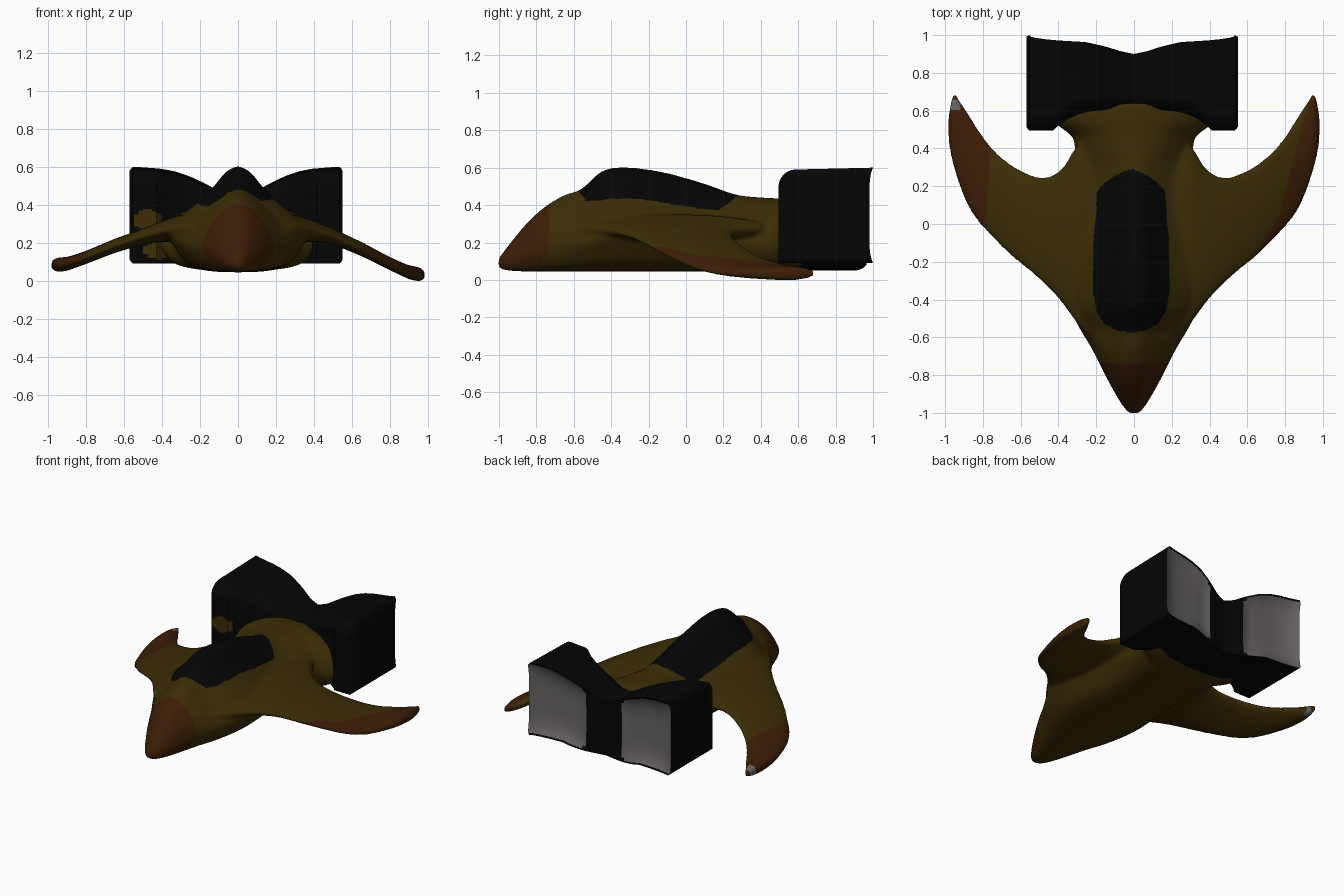
import bpy, bmesh, math
from mathutils import Vector

if "Cube" in bpy.data.objects:
    bpy.data.objects.remove(bpy.data.objects["Cube"])


def material(name, rgb):
    m = bpy.data.materials.new(name)
    m.diffuse_color = (*rgb, 1)
    m.use_nodes = True
    m.node_tree.nodes["Principled BSDF"].inputs["Base Color"].default_value = m.diffuse_color
    return m


OLIVE, RUST, BLACK, GREY = range(4)
MATS = [material("olive brown", (0.045, 0.026, 0.002)),
        material("rust brown", (0.045, 0.0125, 0.0018)),
        material("black", (0.0015, 0.0015, 0.0015)),
        material("grey", (0.135, 0.125, 0.122))]


def spline(pts, n):
    """n samples per span of a Catmull-Rom curve through tuples of any size."""
    v = [Vector(p) for p in pts]
    out = []
    for i in range(len(v) - 1):
        a, b, c, d = v[max(i - 1, 0)], v[i], v[i + 1], v[min(i + 2, len(v) - 1)]
        for k in range(n):
            t = k / n
            out.append(b + (c - a) * 0.5 * t + (a - 2.5 * b + 2 * c - 0.5 * d) * t * t
                       + (1.5 * b - 1.5 * c + 0.5 * d - 0.5 * a) * t ** 3)
    return out + [v[-1]]


def lerp(table, x):
    """Piecewise linear lookup in (x, value) pairs."""
    for (x0, y0), (x1, y1) in zip(table, table[1:]):
        if x <= x1:
            return y0 + (y1 - y0) * max(0, (x - x0) / (x1 - x0))
    return table[-1][1]


def loft(bm, rings):
    vs = [[bm.verts.new(p) for p in r] for r in rings]
    for a, b in zip(vs, vs[1:]):
        for i in range(len(a)):
            j = (i + 1) % len(a)
            bm.faces.new((a[i], a[j], b[j], b[i]))
    bm.faces.new(vs[0])
    bm.faces.new(vs[-1])


def make_object(name, mesh):
    ob = bpy.data.objects.new(name, mesh)
    bpy.context.scene.collection.objects.link(ob)
    return ob


# ---- Hull: fuselage loft and two wing lofts, fused and smoothed
# station: y, half width, top, bottom, boxiness of the section
STATIONS = [(-1.004, .027, .115, .063, 1), (-.95, .07, .185, .05, 1), (-.85, .127, .305, .045, 1),
            (-.75, .178, .395, .045, .9), (-.65, .23, .455, .045, .6), (-.56, .285, .488, .045, .3),
            (-.46, .335, .578, .045, .05), (-.37, .36, .604, .045, 0), (-.25, .365, .599, .045, 0),
            (-.1, .35, .574, .045, 0), (.1, .32, .517, .045, .1), (.27, .31, .457, .045, .5),
            (.42, .315, .44, .045, 1), (.47, .335, .437, .048, 1), (.52, .4, .437, .052, 1),
            (.57, .43, .437, .058, 1), (.64, .43, .43, .075, 1)]
# half section: x fraction, z fraction for the ridged and the boxy shape
SECTION = [(0, 1, 1), (.17, .945, .99), (.36, .8, .95), (.55, .675, .87), (.83, .52, .68),
           (1, .36, .4), (.92, .24, .2), (.72, .08, .06), (.4, .015, .01), (0, 0, 0)]
half = spline(SECTION, 4)
bm = bmesh.new()
rings = []
for y, w, t, b, k in spline(STATIONS, 4):
    pts = [(p[0] * w, y, b + (t - b) * (p[1] + (p[2] - p[1]) * k)) for p in half]
    rings.append(pts + [(-x, yy, z) for x, yy, z in pts[-2:0:-1]])
loft(bm, rings)

# wing spans: leading x, y, trailing x, y, half thickness
SPANS = [(.2, -.64, .2, .47, .085), (.3, -.53, .3, .42, .075), (.4, -.4, .38, .3, .057),
         (.52, -.28, .48, .25, .043), (.66, -.165, .6, .29, .038), (.76, -.065, .69, .35, .036),
         (.86, .055, .77, .43, .035), (.925, .2, .83, .515, .036), (.975, .38, .875, .585, .038),
         (.985, .54, .92, .65, .036), (.965, .67, .945, .695, .022)]
WING_Z = [(.2, .265), (.3, .275), (.4, .262), (.5, .233), (.65, .167), (.8, .09), (.9, .044), (.98, .03)]
for side in (1, -1):
    rings = []
    for lx, ly, tx, ty, th in spline(SPANS, 5):
        ring = []
        for i in range(32):
            a = i * math.tau / 32
            f = (1 - math.cos(a)) / 2
            x, y = lx + (tx - lx) * f, ly + (ty - ly) * f
            z = lerp(WING_Z, x) + (max(0, x - .5) * .11 if side < 0 else 0)
            ring.append((side * x, y, z + th * math.sin(a)))
        rings.append(ring)
    loft(bm, rings)
bmesh.ops.recalc_face_normals(bm, faces=bm.faces)
mesh = bpy.data.meshes.new("hull")
bm.to_mesh(mesh)
bm.free()
hull = make_object("hull", mesh)
rm = hull.modifiers.new("fuse", 'REMESH')
rm.mode, rm.voxel_size = 'VOXEL', 0.0095
sm = hull.modifiers.new("soften", 'SMOOTH')
sm.factor, sm.iterations = 0.5, 24
bpy.context.view_layer.update()
fused = bpy.data.meshes.new_from_object(hull.evaluated_get(bpy.context.evaluated_depsgraph_get()))
hull.modifiers.clear()
hull.data = fused

# hull colours: canopy, nose, wing tips
CANOPY = [(-.575, 0), (-.565, .07), (-.53, .14), (-.46, .185), (-.35, .203), (-.1, .2), (.05, .187),
          (.17, .18), (.22, .14), (.26, .08), (.295, 0)]
fused.materials.clear()
for m in MATS:
    fused.materials.append(m)
for p in fused.polygons:
    x, y, z = p.center
    p.use_smooth = True
    tip = x > .76 + .25 * y - max(0, .05 - y) * .35 if x > 0 else x < -.79 + .08 * y
    if -.575 < y < .295 and abs(x + .015) < lerp(CANOPY, y) and p.normal.z > .1:
        p.material_index = BLACK
    elif x < -.92 and .6 < y < .66:
        p.material_index = GREY
    elif ((y < -.735 - max(0, .15 - z) * .6 and p.normal.z > -.6)
          or (abs(x) > .6 and tip and p.normal.z > -.3)):
        p.material_index = RUST
    else:
        p.material_index = OLIVE

# ---- Engine block: a gridded box shaped to a twin housing with dished rear panels
TOP = [(0, .435), (.06, .45), (.13, .49), (.17, .512), (.25, .55), (.33, .577), (.4, .59), (.53, .6)]
REAR = [(0, .9), (.07, .915), (.15, .94), (.25, .963), (.4, .972), (.5, .98)]
R = 0.09
bm = bmesh.new()
bmesh.ops.create_cube(bm, size=2)
bmesh.ops.subdivide_edges(bm, edges=bm.edges[:], cuts=47, use_grid_fill=True)
grey, front = set(), set()
for f in bm.faces:
    c = f.calc_center_median()
    inner = .23 + .06 * max(0, abs(c.z) - .6) / .4
    if c.y > .999 and inner < abs(c.x) and -.95 < c.z < .97:
        grey.add(f)
    if c.y < -.999:
        front.add(f)
for v in bm.verts:
    u, s, w = v.co
    x = .56 * u
    ax = abs(x)
    top = lerp(TOP, ax) - .006 * (1 - s)
    bot = .09 - .04 * max(0, 1 - (ax / .3) ** 2)
    y0 = .495 + .11 * max(0, 1 - (ax / .42) ** 4)
    y1 = lerp(REAR, ax) + .02 * abs(u) ** 14 * abs(w) ** 6
    # dish in each rear panel
    if s > .999:
        p, q = (abs(u) - .61) / .39, w
        if abs(p) < 1 and abs(q) < 1:
            y1 -= .045 * (1 - p ** 4) * (1 - q ** 4)
    y = y0 + (y1 - y0) * (s + 1) / 2
    z = bot + (top - bot) * (w + 1) / 2
    # rounded upper front edge
    a, b = (y0 + R - y) / R, (z - top + R) / R
    if a > 0 and b > 0:
        k = max(a, b) / math.hypot(a, b)
        y, z = y0 + R - a * k * R, top - R + b * k * R
    # softened edges of the outer sides
    soft = max(abs(w) - .93, -s - .93, 0) / .07
    edge = .016 * soft if abs(u) > .999 else 0
    v.co = (x - math.copysign(edge, x) - .01 * abs(u), y, z)
for f in bm.faces:
    c = f.calc_center_median()
    f.smooth = True
    f.material_index = GREY if f in grey else BLACK
    # brown patches on the front beside the left wing root
    upper = ((c.x + .47) / .075) ** 2 + ((c.z - .32) / .055) ** 2 < 1
    lower = ((c.x + .41) / .09) ** 2 + ((c.z - .16) / .045) ** 2 < 1
    if f in front and (upper or lower):
        f.material_index = OLIVE
bmesh.ops.recalc_face_normals(bm, faces=bm.faces)
mesh = bpy.data.meshes.new("engine_block")
bm.to_mesh(mesh)
bm.free()
for m in MATS:
    mesh.materials.append(m)
engine = make_object("engine_block", mesh)
bpy.context.view_layer.objects.active = engine
engine.select_set(True)
bpy.ops.object.shade_smooth_by_angle(angle=math.radians(40))
